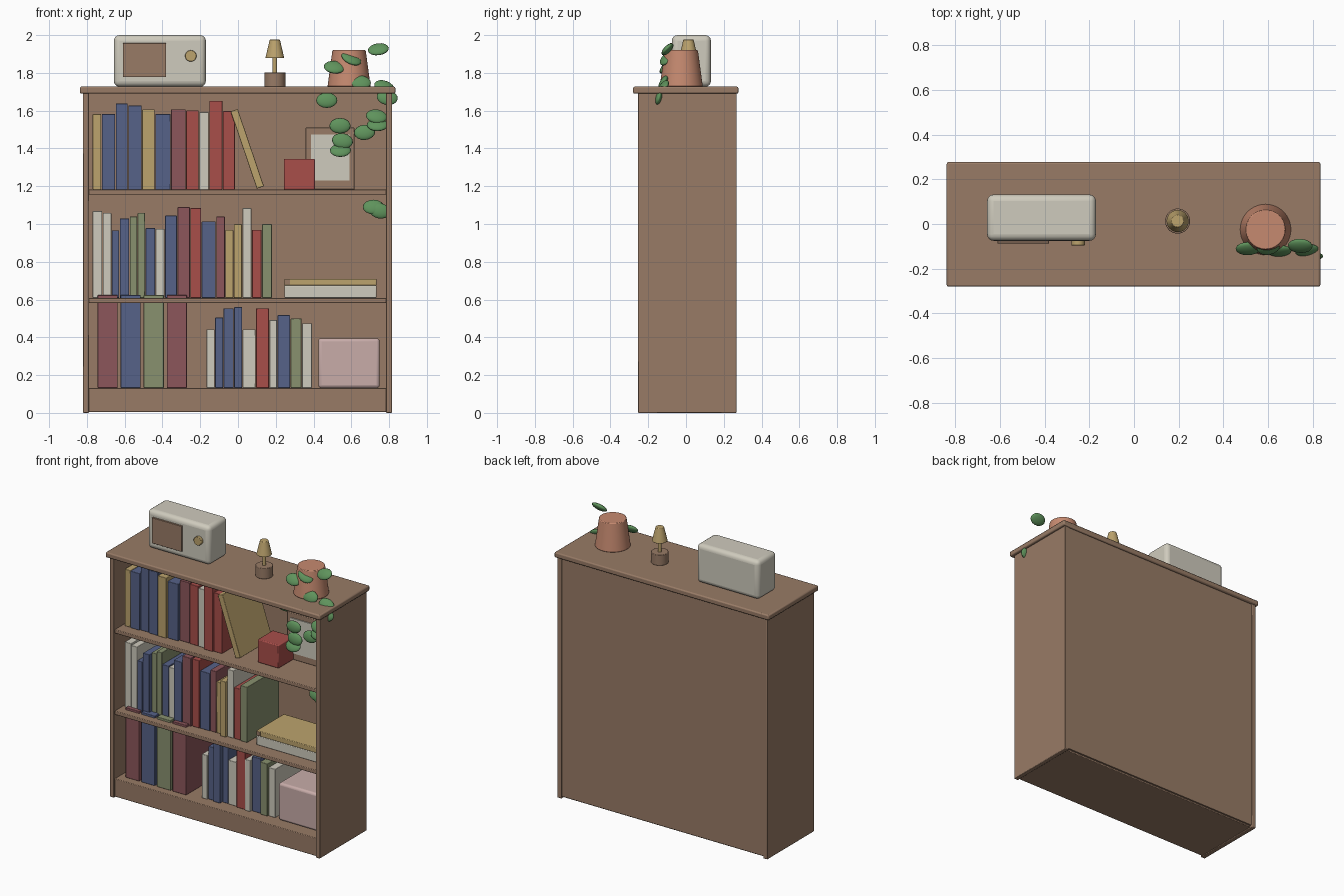
import bpy, math, random
from mathutils import Vector

random.seed(4)
if "Cube" in bpy.data.objects:
    bpy.data.objects.remove(bpy.data.objects["Cube"])


def linear(c):
    return c / 12.92 if c <= 0.04045 else ((c + 0.055) / 1.055) ** 2.4


def material(name, hex_code):
    rgb = [linear(v / 255) for v in bytes.fromhex(hex_code)]
    mat = bpy.data.materials.new(name)
    mat.use_nodes = True
    mat.diffuse_color = (*rgb, 1)
    bsdf = mat.node_tree.nodes["Principled BSDF"]
    bsdf.inputs["Base Color"].default_value = (*rgb, 1)
    bsdf.inputs["Roughness"].default_value = 0.8
    return mat


PALETTE = {name: material(name, code) for name, code in {
    "wood": "987B66", "yellow": "BCA36D", "blue": "566288", "burgundy": "8C565B",
    "red": "A84E4A", "cream": "CFCBBD", "sage": "89916F", "pink": "C8ACA9",
    "terracotta": "C68A70", "leaf green": "5F935C"}.items()}


def finish(obj, name, colour, bevel=0.0, segments=2):
    obj.name = name
    obj.data.materials.append(PALETTE[colour])
    if bevel:
        mod = obj.modifiers.new("Soft edges", "BEVEL")
        mod.width, mod.segments = bevel, segments
    bpy.ops.object.shade_smooth_by_angle(angle=math.radians(35))
    return obj


def box(name, colour, x, y, z, bevel=0.004, segments=2):
    """Box from (low, high) pairs along each axis."""
    spans = (x, y, z)
    bpy.ops.mesh.primitive_cube_add(size=1, location=[(a + b) / 2 for a, b in spans])
    obj = bpy.context.object
    obj.scale = [b - a for a, b in spans]
    bpy.ops.object.transform_apply(location=False, rotation=False, scale=True)
    return finish(obj, name, colour, bevel, segments)


def cone(name, colour, x, y, z, r_low, r_high, bevel=0.003, sides=32):
    bpy.ops.mesh.primitive_cone_add(vertices=sides, radius1=r_low, radius2=r_high,
                                    depth=z[1] - z[0], location=(x, y, sum(z) / 2))
    return finish(bpy.context.object, name, colour, bevel)


# Bookcase carcass
SHELF_Z = {"bottom": 0.132, "middle": 0.609, "upper": 1.182}
INNER = (-0.79, 0.785)
box("right_side", "wood", (-0.82, -0.788), (-0.255, 0.267), (0, 1.695))
box("left_side", "wood", (0.783, 0.815), (-0.255, 0.267), (0, 1.695))
box("top_board", "wood", (-0.837, 0.833), (-0.28, 0.277), (1.69, 1.727), 0.008)
box("back_panel", "wood", INNER, (0.24, 0.262), (0.015, 1.695), 0)
box("plinth", "wood", INNER, (-0.245, 0.25), (0.005, SHELF_Z["bottom"]))
for level in ("middle", "upper"):
    top = SHELF_Z[level]
    box(level + "_shelf", "wood", INNER, (-0.245, 0.25), (top - 0.027, top))

# Rows of books: colour, then width and height in millimetres
Y, B, M, R, C, G = "yellow", "blue", "burgundy", "red", "cream", "sage"
ROWS = {
    "upper": (-0.77, [
        (Y, 48, 400), (B, 74, 400), (B, 66, 455), (B, 74, 445), (Y, 69, 425),
        (B, 84, 400), (M, 80, 425), (R, 69, 420), (C, 53, 410), (R, 72, 470),
        (R, 66, 415)]),
    "middle": (-0.77, [
        (C, 53, 460), (C, 48, 450), (B, 42, 357), (B, 53, 420), (G, 42, 430),
        (G, 42, 450), (B, 53, 370), (C, 50, 365), (B, 66, 435), (M, 68, 480),
        (R, 60, 475), (B, 77, 405), (M, 48, 430), (Y, 45, 360), (Y, 46, 390),
        (C, 50, 475), (R, 53, 360), (G, 55, 390)]),
    "bottom": (-0.167, [
        (C, 45, 310), (B, 45, 373), (B, 56, 421), (B, 45, 428), (C, 71, 310),
        (R, 71, 421), (C, 42, 360), (B, 70, 385), (G, 60, 368), (C, 55, 342)]),
}
for level, (x, books) in ROWS.items():
    base = SHELF_Z[level]
    for colour, width, height in books:
        right = x + width / 1000
        front = random.uniform(-0.17, -0.14)
        box(level + "_book", colour, (x + 0.001, right - 0.002), (front, front + 0.36),
            (base, base + height / 1000), 0.003)
        x = right

# Tall binders standing through the middle shelf
for i, colour in enumerate((M, B, G, M)):
    x = -0.743 + 0.122 * i
    box("tall_binder", colour, (x, x + 0.106), (-0.19, 0.16), (SHELF_Z["bottom"], 0.624), 0.003)

# Leaning book and flat stack
leaning = box("leaning_book", Y, (-0.02, 0.02), (-0.18, 0.18), (-0.216, 0.216), 0.003)
leaning.location = (0.049, 0.01, 1.398)
leaning.rotation_euler.y = -0.327
box("flat_book_lower", C, (0.245, 0.733), (-0.145, 0.16), (0.609, 0.674))
box("flat_book_upper", Y, (0.245, 0.733), (-0.145, 0.16), (0.674, 0.71))
box("bookmark", "wood", (0.249, 0.276), (-0.148, -0.14), (0.679, 0.706), 0)

# Storage boxes and picture frame
box("pink_box", "pink", (0.425, 0.75), (-0.16, 0.14), (SHELF_Z["bottom"], 0.395), 0.016, 3)
box("red_box", R, (0.243, 0.407), (-0.13, 0.04), (SHELF_Z["upper"], 1.345), 0.006)
box("picture_frame", "wood", (0.357, 0.617), (0.035, 0.065), (SHELF_Z["upper"], 1.51))
box("picture", C, (0.386, 0.59), (0.028, 0.036), (1.23, 1.475), 0)

# Radio
box("radio_body", C, (-0.657, -0.17), (-0.075, 0.132), (1.727, 2.0), 0.03, 4)
box("radio_speaker", "wood", (-0.61, -0.38), (-0.087, -0.07), (1.777, 1.957), 0.002)
knob = cone("radio_knob", Y, 0, 0, (-0.012, 0.012), 0.03, 0.03)
knob.location = (-0.25, -0.084, 1.89)
knob.rotation_euler.x = math.pi / 2

# Lamp
LAMP = (0.195, 0.013)
cone("lamp_base", "wood", *LAMP, (1.727, 1.802), 0.056, 0.056)
cone("lamp_stem", Y, *LAMP, (1.8, 1.885), 0.012, 0.012, 0)
cone("lamp_shade", Y, *LAMP, (1.878, 1.976), 0.05, 0.027)

# Plant pot
cone("plant_pot", "terracotta", 0.588, -0.025, (1.727, 1.92), 0.114, 0.088, 0.004, 40)

# Trailing leaves: position, forward tilt and roll in degrees
LEAVES = [
    (0.743, -0.098, 1.925, 45, -8), (0.51, -0.11, 1.83, 50, 6),
    (0.60, -0.105, 1.875, 40, 25), (0.648, -0.12, 1.75, 60, 5),
    (0.775, -0.12, 1.725, 50, 20), (0.79, -0.145, 1.67, 75, 10),
    (0.47, -0.15, 1.655, 80, 0), (0.733, -0.15, 1.57, 60, 8),
    (0.738, -0.16, 1.525, 50, 0), (0.67, -0.15, 1.485, 80, -5),
    (0.54, -0.15, 1.52, 85, 0), (0.553, -0.155, 1.44, 80, 10),
    (0.542, -0.16, 1.39, 55, 0), (0.717, -0.15, 1.09, 70, 0),
    (0.75, -0.155, 1.07, 85, 12)]
for x, y, z, tilt, roll in LEAVES:
    bpy.ops.mesh.primitive_uv_sphere_add(segments=16, ring_count=10, location=(x, y, z))
    leaf = finish(bpy.context.object, "leaf", "leaf green")
    leaf.scale = (0.056, 0.041, 0.018)
    leaf.rotation_euler = (math.radians(tilt), math.radians(roll), 0)
